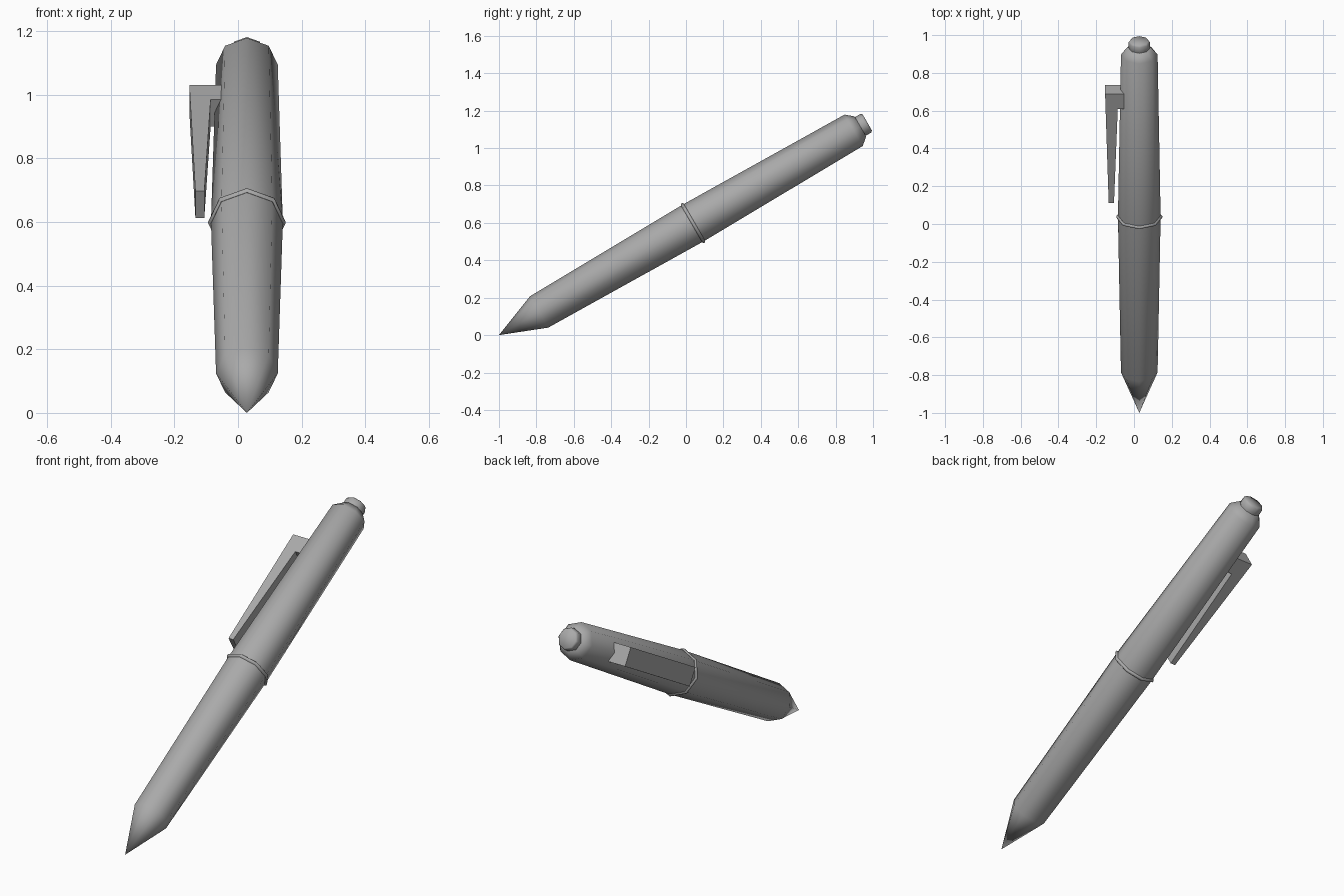
import bpy, bmesh
from math import pi, sin, cos, radians
from mathutils import Matrix

cube = bpy.data.objects.get("Cube")
if cube:
    bpy.data.objects.remove(cube, do_unlink=True)

grey = bpy.data.materials.new("plain grey")
grey.use_nodes = True
colour = (0.4, 0.4, 0.4, 1)
grey.diffuse_color = colour
grey.node_tree.nodes["Principled BSDF"].inputs["Base Color"].default_value = colour

SIDES = 8
# Local x is the pen's side, local y runs along the pen from its tip
PLACE = Matrix.Translation((0.028, -1, 0)) @ Matrix.Rotation(radians(30), 4, "X")


def finish(name, bm, smooth_angle=None):
    bmesh.ops.recalc_face_normals(bm, faces=bm.faces)
    mesh = bpy.data.meshes.new(name)
    bm.to_mesh(mesh)
    bm.free()
    mesh.materials.append(grey)
    obj = bpy.data.objects.new(name, mesh)
    bpy.context.collection.objects.link(obj)
    obj.matrix_world = PLACE
    if smooth_angle:
        bpy.ops.object.select_all(action="DESELECT")
        obj.select_set(True)
        bpy.context.view_layer.objects.active = obj
        bpy.ops.object.shade_smooth_by_angle(angle=radians(smooth_angle))
    return obj


def lathe(name, profile, closed=False, smooth_angle=60):
    """Revolve (distance along pen, radius) points; a zero radius is a point."""
    bm = bmesh.new()
    rings = []
    for t, r in profile:
        count = SIDES if r > 0 else 1
        rings.append([bm.verts.new((r * cos(2 * pi * i / SIDES), t,
                                    r * sin(2 * pi * i / SIDES)))
                      for i in range(count)])
    pairs = list(zip(rings, rings[1:]))
    if closed:
        pairs.append((rings[-1], rings[0]))
    for a, b in pairs:
        for i in range(SIDES):
            j = (i + 1) % SIDES
            corners = [a[i % len(a)], a[j % len(a)], b[j % len(b)], b[i % len(b)]]
            bm.faces.new(list(dict.fromkeys(corners)))
    if not closed:
        for ring in (rings[0], rings[-1]):
            if len(ring) > 1:
                bm.faces.new(ring)
    return finish(name, bm, smooth_angle)


# Tapered barrel with writing point and rounded shoulder
lathe("barrel", [(0, 0), (0.248, 0.097), (1.198, 0.113),
                 (2.19, 0.097), (2.231, 0.062)])

# Push button
lathe("push_button", [(2.2, 0.052), (2.24, 0.058), (2.265, 0.057), (2.274, 0.05)])

# Thin band around the middle
lathe("middle_band", [(1.198 + 0.009 * cos(pi * k / 3), 0.114 + 0.009 * sin(pi * k / 3))
                      for k in range(6)], closed=True)

# Pocket clip: an L-shaped outline extruded across its width
outline = [(-0.07, 1.977), (-0.181, 1.977), (-0.162, 1.311),
           (-0.134, 1.311), (-0.114, 1.887), (-0.07, 1.887)]
HALF_WIDTH = 0.049
bm = bmesh.new()
base = bm.faces.new([bm.verts.new((x, t, -HALF_WIDTH)) for x, t in outline])
top = bmesh.ops.extrude_face_region(bm, geom=[base])["geom"]
bmesh.ops.translate(bm, vec=(0, 0, 2 * HALF_WIDTH),
                    verts=[v for v in top if isinstance(v, bmesh.types.BMVert)])
if not any(set(f.verts) == set(base.verts) for f in bm.faces):
    bm.faces.new(base.verts)
finish("pocket_clip", bm)
